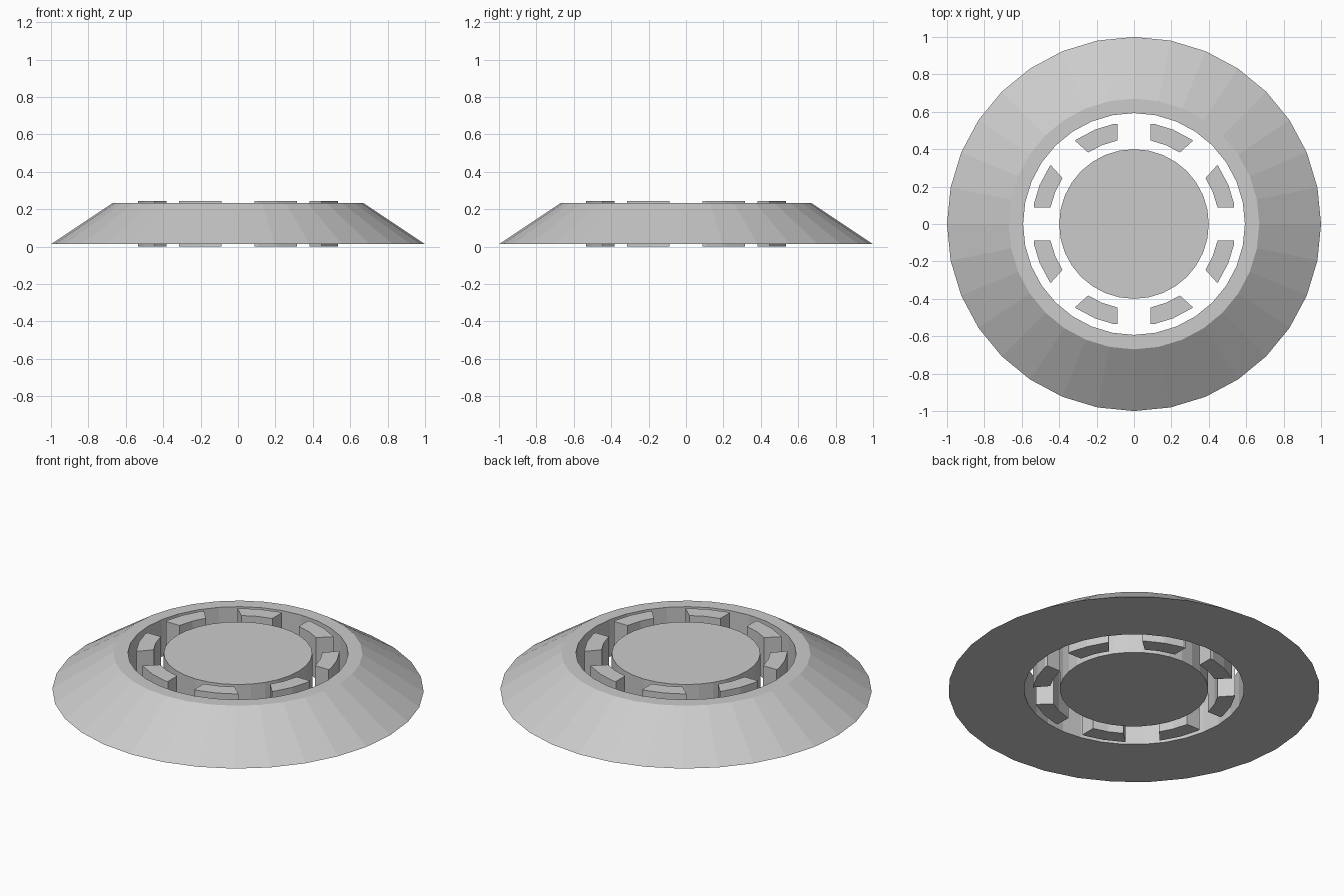
import bpy, bmesh
from math import sin, cos, radians, pi

if "Cube" in bpy.data.objects:
    bpy.data.objects.remove(bpy.data.objects["Cube"])

SIDES = 32
Z0, Z1 = 0.013, 0.233      # ring and hub
BLOCK_TOP = 0.245          # spacer blocks stand slightly proud


def finish(name, bm):
    bmesh.ops.recalc_face_normals(bm, faces=bm.faces)
    mesh = bpy.data.meshes.new(name)
    bm.to_mesh(mesh)
    bm.free()
    obj = bpy.data.objects.new(name, mesh)
    bpy.context.collection.objects.link(obj)
    return obj


def prism(name, outline, z0, z1):
    bm = bmesh.new()
    face = bm.faces.new([bm.verts.new((x, y, z0)) for x, y in outline])
    geom = bmesh.ops.extrude_face_region(bm, geom=[face], use_keep_orig=True)["geom"]
    top = [v for v in geom if isinstance(v, bmesh.types.BMVert)]
    bmesh.ops.translate(bm, verts=top, vec=(0, 0, z1 - z0))
    return finish(name, bm)


def polar(r, deg):
    # angle measured clockwise from +y
    return (r * sin(radians(deg)), r * cos(radians(deg)))


# Sloped outer ring: closed profile revolved around z
profile = [(0.593, Z0), (1.0, Z0), (0.67, Z1), (0.593, Z1)]
bm = bmesh.new()
loops = []
for i in range(SIDES):
    a = 2 * pi * i / SIDES
    loops.append([bm.verts.new((r * cos(a), r * sin(a), z)) for r, z in profile])
for i in range(SIDES):
    a, b = loops[i], loops[(i + 1) % SIDES]
    for j in range(4):
        k = (j + 1) % 4
        bm.faces.new((a[j], b[j], b[k], a[k]))
finish("outer_ring", bm)

# Central disc
prism("hub_disc", [polar(0.4, 360 * i / SIDES) for i in range(SIDES)], Z0, Z1)

# Eight curved spacer blocks, mirrored across the diagonal and both axes
outer = [(0.087, 0.535)] + [polar(0.546, d) for d in (11.25, 22.5, 33.75)] + [(0.316, 0.446)]
inner = [(0.245, 0.382), polar(0.455, 22.5), polar(0.455, 11.25), (0.087, 0.446)]
block = outer + inner
n = 1
for swap in (False, True):
    for sx in (1, -1):
        for sy in (1, -1):
            pts = [(y, x) if swap else (x, y) for x, y in block]
            prism(f"spacer_block_{n}", [(sx * x, sy * y) for x, y in pts], 0, BLOCK_TOP)
            n += 1
